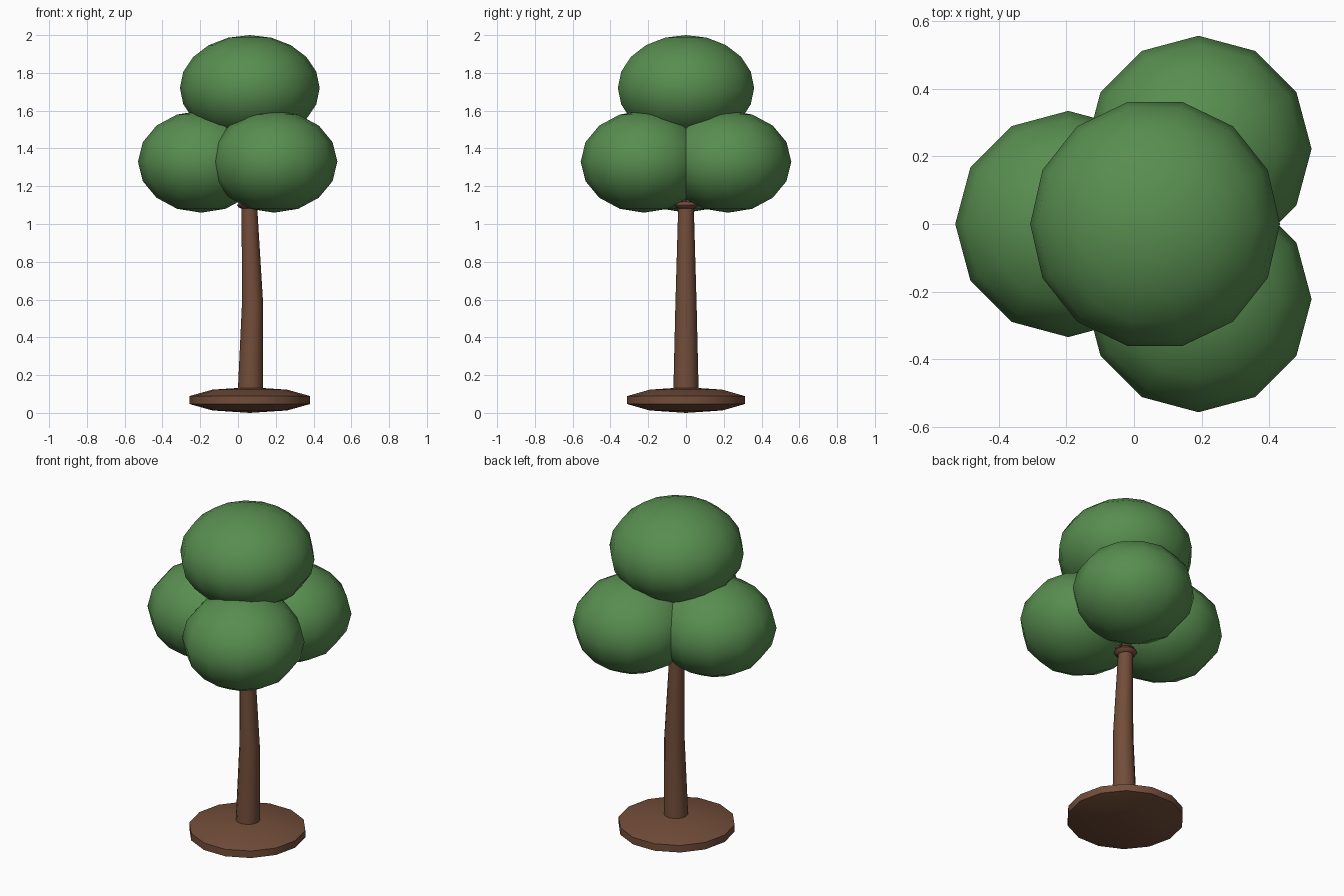
import bpy, bmesh, math
from mathutils import Vector

cube = bpy.data.objects.get("Cube")
if cube:
    bpy.data.objects.remove(cube, do_unlink=True)

AXIS = 0.0625  # x of the tree's vertical axis


def make_material(name, rgb):
    mat = bpy.data.materials.new(name)
    mat.use_nodes = True
    colour = (*rgb, 1)
    mat.diffuse_color = colour
    for node in mat.node_tree.nodes:
        if node.type == 'BSDF_PRINCIPLED':
            node.inputs["Base Color"].default_value = colour
            node.inputs["Roughness"].default_value = 0.9
    return mat


leaf_green = make_material("leaf green", (0.098, 0.27, 0.08))
bark_brown = make_material("bark brown", (0.17, 0.075, 0.042))


def loft(name, rings, sides, mat):
    """Skin a stack of (centre, radius) rings, with closed ends."""
    bm = bmesh.new()
    loops = []
    for centre, radius in rings:
        angles = [2 * math.pi * i / sides for i in range(sides)]
        loops.append([bm.verts.new(Vector(centre) + radius * Vector((math.cos(a), math.sin(a), 0)))
                      for a in angles])
    for low, high in zip(loops, loops[1:]):
        for i in range(sides):
            j = (i + 1) % sides
            bm.faces.new((low[i], low[j], high[j], high[i]))
    bm.faces.new(loops[0][::-1])
    bm.faces.new(loops[-1])
    bmesh.ops.remove_doubles(bm, verts=bm.verts, dist=1e-5)
    bmesh.ops.recalc_face_normals(bm, faces=bm.faces)
    mesh = bpy.data.meshes.new(name)
    bm.to_mesh(mesh)
    bm.free()
    mesh.materials.append(mat)
    obj = bpy.data.objects.new(name, mesh)
    bpy.context.collection.objects.link(obj)
    bpy.ops.object.select_all(action='DESELECT')
    obj.select_set(True)
    bpy.context.view_layer.objects.active = obj
    bpy.ops.object.shade_smooth_by_angle(angle=math.radians(40))
    return obj


def ball(name, centre, radius, height, sides, bands, mat):
    """Flattened sphere with a vertex column on the x axis."""
    rings = []
    for k in range(bands + 1):
        lat = math.pi * (k / bands - 0.5)
        rise = Vector((0, 0, height * math.sin(lat)))
        rings.append((Vector(centre) + rise, radius * math.cos(lat)))
    rings[0] = (rings[0][0], 0)
    rings[-1] = (rings[-1][0], 0)
    return loft(name, rings, sides, mat)


# Ground disc
ball("base", (AXIS, 0, 0.068), 0.336, 0.068, 14, 5, bark_brown)

# Slightly bent trunk with a collar at the top
loft("trunk", [((0.065, 0, 0.07), 0.068), ((0.077, 0, 0.58), 0.056),
               ((0.06, 0, 1.1), 0.041)], 12, bark_brown)
ball("trunk_collar", (0.06, 0, 1.1), 0.065, 0.025, 10, 6, bark_brown)

# Three lower leaf clumps, each carried by a branch
for name, turn in (("back_left", 60), ("right", 180), ("front_left", 300)):
    a = math.radians(turn)
    centre = Vector((AXIS + 0.257 * math.cos(a), 0.257 * math.sin(a), 1.33))
    loft(name + "_branch", [((AXIS, 0, 1.1), 0.03), (centre, 0.025)], 8, bark_brown)
    ball(name + "_leaves", centre, 0.335, 0.27, 12, 8, leaf_green)

# Crown
ball("top_leaves", (AXIS, 0, 1.72), 0.37, 0.28, 14, 10, leaf_green)
